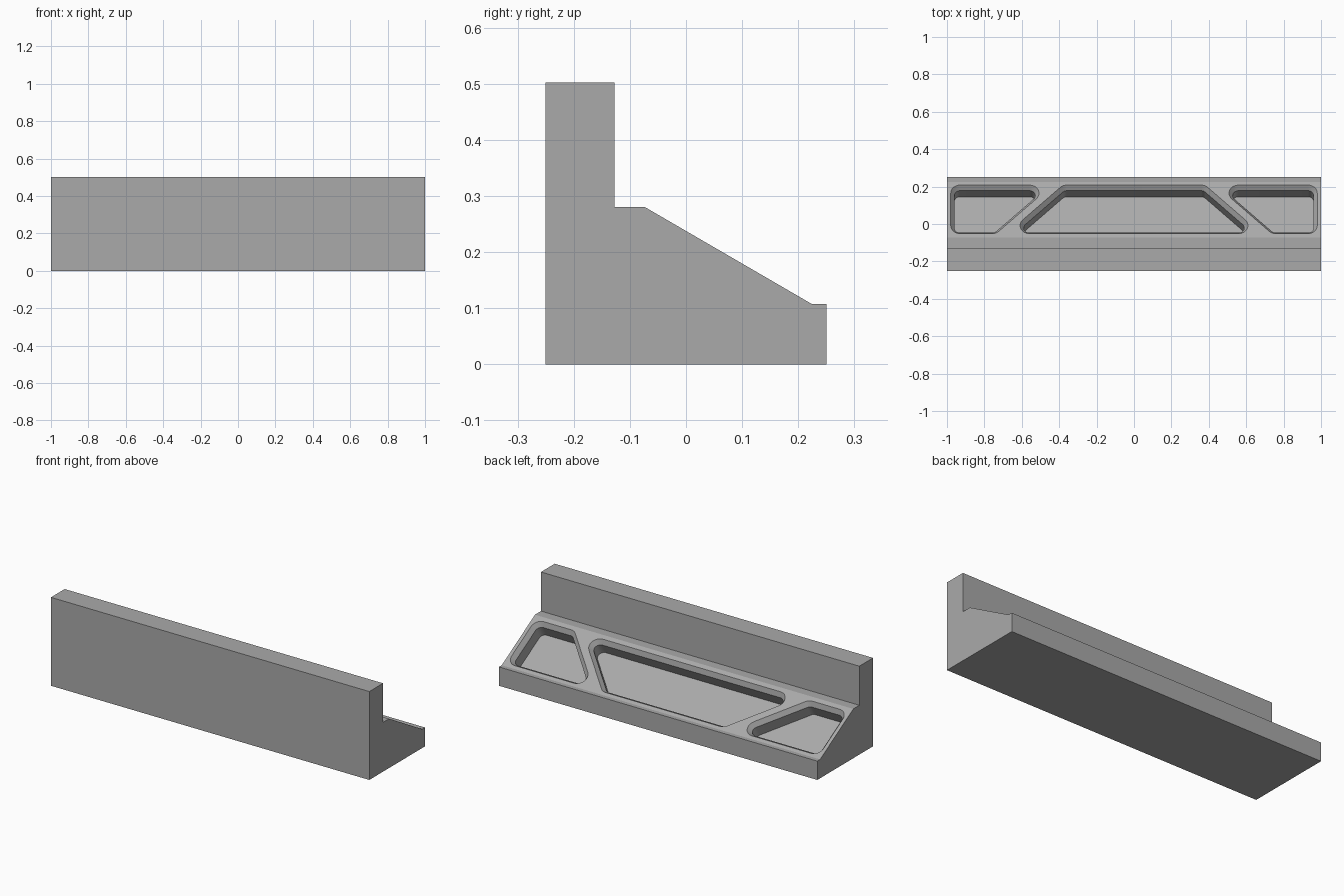
import bpy, bmesh, math
from mathutils import Vector

if "Cube" in bpy.data.objects:
    bpy.data.objects.remove(bpy.data.objects["Cube"])

# Side profile (y, z)
PROFILE = [(-0.25, 0), (0.25, 0), (0.25, 0.107), (0.225, 0.107),
           (-0.073, 0.28), (-0.127, 0.28), (-0.127, 0.502), (-0.25, 0.502)]
SLOPE = math.atan2(0.173, 0.298)
RADIUS, SEGS = 0.05, 8


def make_object(name, bm):
    bmesh.ops.recalc_face_normals(bm, faces=bm.faces)
    mesh = bpy.data.meshes.new(name)
    bm.to_mesh(mesh)
    bm.free()
    ob = bpy.data.objects.new(name, mesh)
    bpy.context.collection.objects.link(ob)
    ob.data.materials.append(grey)
    return ob


def loft(name, rings):
    """Closed solid through equal-length rings of points."""
    bm = bmesh.new()
    loops = [[bm.verts.new(p) for p in ring] for ring in rings]
    n = len(loops[0])
    for a, b in zip(loops, loops[1:]):
        for i in range(n):
            j = (i + 1) % n
            bm.faces.new((a[i], a[j], b[j], b[i]))
    bm.faces.new(loops[0])
    bm.faces.new(loops[-1])
    return make_object(name, bm)


def rounded(poly, inset):
    """Counter-clockwise convex polygon with rounded corners, offset inward."""
    pts = [Vector(p) for p in poly]
    out = []
    for i, p in enumerate(pts):
        d0 = (p - pts[i - 1]).normalized()
        d1 = (pts[(i + 1) % len(pts)] - p).normalized()
        inward = (d1 - d0).normalized()
        turn = math.acos(max(-1, min(1, d0.dot(d1))))
        centre = p + inward * RADIUS / math.cos(turn / 2)
        start = math.atan2(-d0.x, d0.y)
        for k in range(SEGS + 1):
            a = start + turn * k / SEGS
            out.append(centre + (RADIUS - inset) * Vector((math.cos(a), math.sin(a))))
    return out


def on_slope(p, h):
    """Map (across, down-slope) plus height above the slope to world space."""
    c, s = math.cos(SLOPE), math.sin(SLOPE)
    return (p.x, -0.073 + p.y * c + h * s, 0.28 - p.y * s + h * c)


# Mid-grey finish
grey = bpy.data.materials.new("mid_grey")
grey.diffuse_color = (0.4, 0.4, 0.4, 1)
grey.use_nodes = True
grey.node_tree.nodes["Principled BSDF"].inputs["Base Color"].default_value = grey.diffuse_color

# Main body: extruded profile
body = loft("stepped_body", [[(x, y, z) for y, z in PROFILE] for x in (-1, 1)])

# Chamfered pockets in the slope: a trapezoid and two mirrored side pockets
lo, hi = 0.025, 0.325
centre = [(-0.68, lo), (0.68, lo), (0.38, hi), (-0.38, hi)]
left = [(-0.98, lo), (-0.737, lo), (-0.437, hi), (-0.98, hi)]
right = [(-x, v) for x, v in reversed(left)]
LEVELS = [(0.0125, -0.01), (-0.025, 0.02), (-0.09, 0.02)]  # height, inset

for name, poly in (("centre", centre), ("left", left), ("right", right)):
    cutter = loft(name + "_pocket_cutter",
                  [[on_slope(p, h) for p in rounded(poly, inset)] for h, inset in LEVELS])
    cutter.hide_render = True
    mod = body.modifiers.new(name + "_pocket", 'BOOLEAN')
    mod.operation, mod.solver, mod.object = 'DIFFERENCE', 'EXACT', cutter
    bpy.context.view_layer.objects.active = body
    bpy.ops.object.modifier_apply(modifier=mod.name)
    bpy.data.objects.remove(cutter)

# Smooth the rounded pocket corners only
bpy.ops.object.select_all(action='DESELECT')
body.select_set(True)
bpy.context.view_layer.objects.active = body
bpy.ops.object.shade_smooth_by_angle(angle=math.radians(30))
